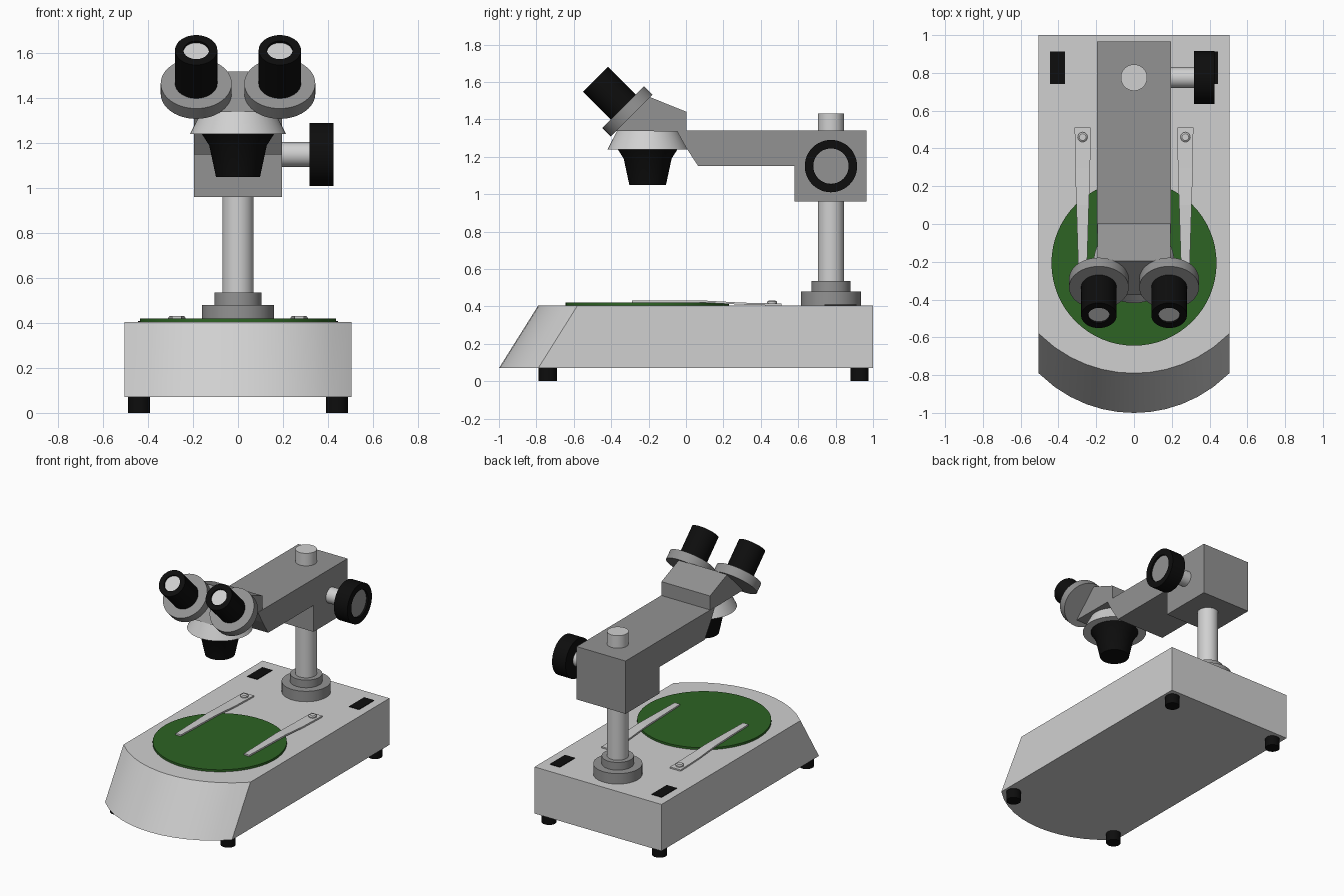
import bpy, bmesh, math
from mathutils import Vector

if "Cube" in bpy.data.objects:
    bpy.data.objects.remove(bpy.data.objects["Cube"])


def material(name, r, g, b):
    m = bpy.data.materials.new(name)
    m.diffuse_color = (r, g, b, 1)
    m.use_nodes = True
    m.node_tree.nodes["Principled BSDF"].inputs["Base Color"].default_value = m.diffuse_color
    return m


LIGHT = material("light grey enamel", 0.63, 0.63, 0.63)
GREY = material("mid grey", 0.29, 0.29, 0.29)
BLACK = material("black rubber", 0.004, 0.004, 0.004)
GREEN = material("green stage", 0.026, 0.125, 0.017)


def finish(name, bm, mat, smooth=True):
    """Turn a bmesh into an object, smooth except on sharp edges."""
    bmesh.ops.recalc_face_normals(bm, faces=bm.faces)
    for f in bm.faces:
        f.smooth = smooth
    for e in bm.edges:
        e.smooth = e.calc_face_angle(0) < math.radians(30)
    me = bpy.data.meshes.new(name)
    bm.to_mesh(me)
    bm.free()
    me.materials.append(mat)
    ob = bpy.data.objects.new(name, me)
    bpy.context.collection.objects.link(ob)
    return ob


def loft(name, rings, mat, smooth=True):
    """Skin closed rings of points, capping both ends."""
    bm = bmesh.new()
    vs = [[bm.verts.new(p) for p in ring] for ring in rings]
    n = len(vs[0])
    for a, b in zip(vs, vs[1:]):
        for i in range(n):
            j = (i + 1) % n
            bm.faces.new((a[i], a[j], b[j], b[i]))
    bm.faces.new(vs[0])
    bm.faces.new(vs[-1])
    return finish(name, bm, mat, smooth)


def lathe(name, profile, origin, mat, axis=(0, 0, 1), n=48):
    """Revolve (radius, height) points about an axis through origin."""
    q = Vector(axis).to_track_quat('Z', 'Y')
    o = Vector(origin)
    rings = [[o + q @ Vector((r * math.cos(2 * math.pi * i / n),
                              r * math.sin(2 * math.pi * i / n), h))
              for i in range(n)] for r, h in profile]
    return loft(name, rings, mat)


def prism(name, yz, half_width, mat):
    """Extrude a side profile across x."""
    return loft(name, [[(x, y, z) for y, z in yz]
                       for x in (-half_width, half_width)], mat, False)


# base with bowed, sloping front
W, R = 0.505, 0.712


def base_ring(z, front):
    pts = [(W, 1, z), (-W, 1, z)]
    for i in range(13):
        x = -W + 2 * W * i / 12
        pts.append((x, front + R - math.sqrt(R * R - x * x), z))
    return pts


loft("base", [base_ring(0.07, -1.0), base_ring(0.405, -0.79)], LIGHT)

# round stage plate
lathe("stage_plate", [(0.437, 0.40), (0.437, 0.42)], (0, -0.207, 0), GREEN, n=64)

# stand column and collars
PY = 0.775
lathe("column", [(0.07, 0.41), (0.07, 1.43)], (0, PY, 0), LIGHT)
lathe("column_collar_lower", [(0.16, 0.40), (0.16, 0.48)], (0, PY, 0), GREY)
lathe("column_collar_upper", [(0.105, 0.475), (0.105, 0.535)], (0, PY, 0), GREY)

# arm with clamp block, and head wedge on top of its front
prism("arm", [(0.965, 0.96), (0.965, 1.34), (-0.05, 1.34), (0.0, 1.25),
              (0.065, 1.15), (0.58, 1.15), (0.58, 0.96)], 0.195, GREY)
prism("head", [(0.003, 1.335), (0.003, 1.44), (-0.195, 1.52), (-0.375, 1.338)],
      0.193, GREY)

# lens housing and objective
HY = -0.205
lathe("lens_housing", [(0.214, 1.24), (0.162, 1.342)], (0, HY, 0), LIGHT)
lathe("objective", [(0.098, 1.05), (0.128, 1.19), (0.163, 1.245)], (0, HY, 0), BLACK)

# focus knob on the right side
lathe("focus_shaft", [(0.055, 0.19), (0.055, 0.34)], (0, PY, 1.15), LIGHT, (1, 0, 0))
lathe("focus_knob", [(0.14, 0.318), (0.14, 0.425), (0.095, 0.425), (0.095, 0.405)],
      (0, PY, 1.15), BLACK, (1, 0, 0))
lathe("focus_knob_cap", [(0.0945, 0.40), (0.0945, 0.412)], (0, PY, 1.15), GREY, (1, 0, 0))

for side, s in (("left", -1), ("right", 1)):
    # tilted eyepieces
    o, axis = (s * 0.186, -0.29, 1.42), (0, -1, 1)
    lathe(f"eyepiece_disc_{side}", [(0.158, 0), (0.158, 0.065)], o, GREY, axis)
    lathe(f"eyepiece_tube_{side}",
          [(0.094, 0.06), (0.094, 0.275), (0.057, 0.275), (0.057, 0.255)],
          o, BLACK, axis)
    lathe(f"eyepiece_lens_{side}", [(0.0565, 0.25), (0.0565, 0.264)], o, LIGHT, axis)

    # stage clips: tapered bent strips with a screw
    cx = s * 0.272
    rings = []
    for y, hw, z in ((0.51, 0.042, 0.404), (0.30, 0.040, 0.409),
                     (0.10, 0.033, 0.420), (-0.29, 0.021, 0.421)):
        rings.append([(cx - hw, y, z), (cx + hw, y, z),
                      (cx + hw, y, z + 0.011), (cx - hw, y, z + 0.011)])
    loft(f"stage_clip_{side}", rings, LIGHT, False)
    lathe(f"clip_screw_{side}", [(0.026, 0.405), (0.026, 0.425), (0.018, 0.431)],
          (cx, 0.46, 0), LIGHT, n=24)

    # thin black switch plates at the rear
    x0, x1 = s * 0.365, s * 0.445
    loft(f"switch_plate_{side}",
         [[(x0, 0.74, z), (x1, 0.74, z), (x1, 0.912, z), (x0, 0.912, z)]
          for z in (0.402, 0.409)], BLACK, False)

    # rubber feet
    for end, y in (("front", -0.74), ("rear", 0.928)):
        lathe(f"foot_{end}_{side}", [(0.049, 0), (0.049, 0.075)],
              (s * 0.44, y, 0), BLACK, n=32)
